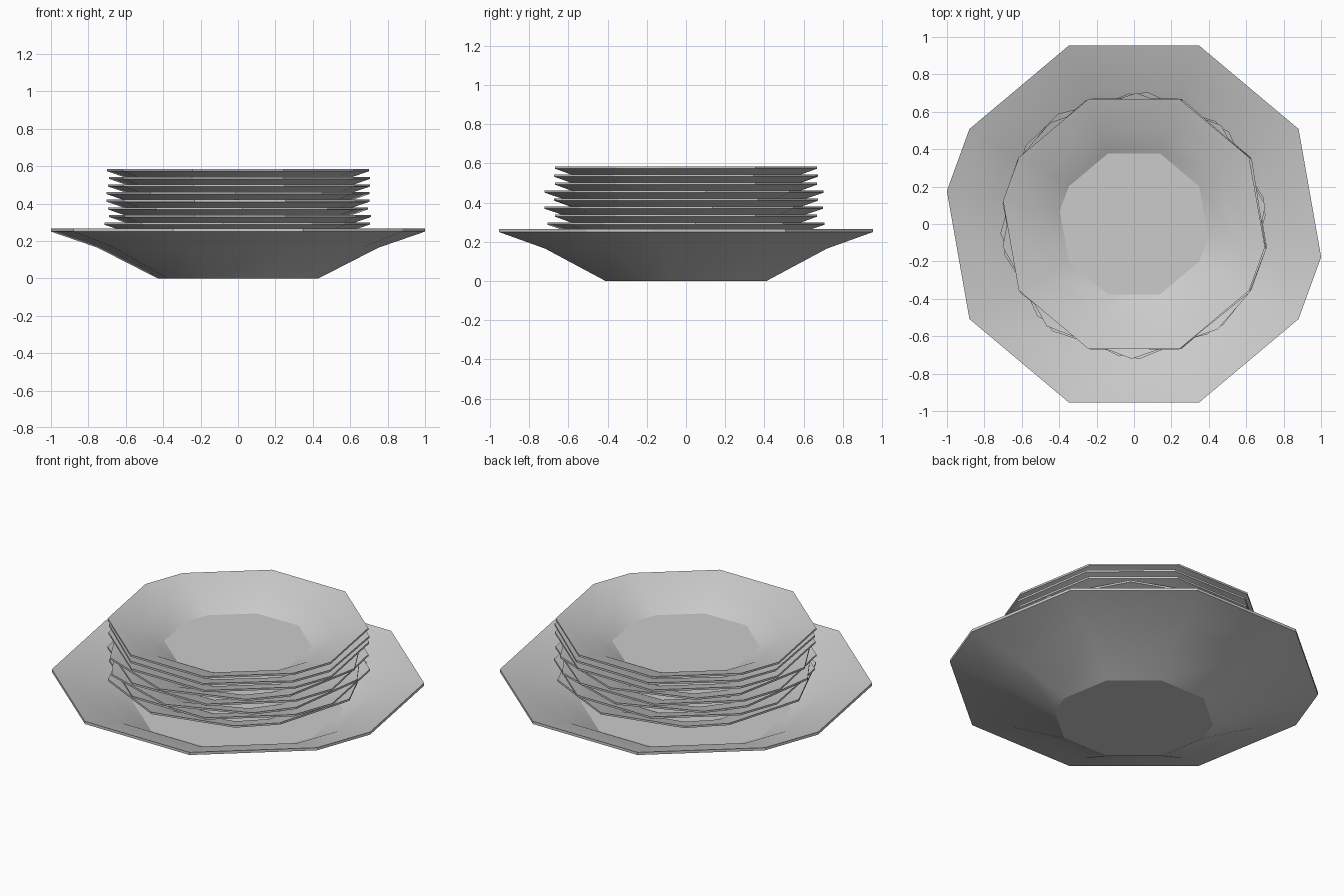
import bpy, bmesh
from math import radians, cos, sin

if "Cube" in bpy.data.objects:
    bpy.data.objects.remove(bpy.data.objects["Cube"])

# Rim corners: an irregular ten-sided outline
ANGLES = [30, 70, 110, 150, 170, 210, 250, 290, 330, 350]
# Plate cross-section (radius, height): base, outer wall, rim, inner wall, floor
PROFILE = [(0.437, 0.0), (0.765, 0.165), (1.016, 0.25), (1.016, 0.266),
           (0.77, 0.19), (0.575, 0.09)]


def plate(name, scale, x, y, z, turn):
    bm = bmesh.new()
    rings = [[bm.verts.new((r * cos(radians(a)), r * sin(radians(a)), h))
              for a in ANGLES] for r, h in PROFILE]
    n = len(ANGLES)
    for lo, hi in zip(rings, rings[1:]):
        for i in range(n):
            j = (i + 1) % n
            bm.faces.new((lo[i], lo[j], hi[j], hi[i]))
    bm.faces.new(rings[0][::-1])
    bm.faces.new(rings[-1])
    bmesh.ops.recalc_face_normals(bm, faces=bm.faces)
    mesh = bpy.data.meshes.new(name)
    bm.to_mesh(mesh)
    bm.free()
    ob = bpy.data.objects.new(name, mesh)
    bpy.context.collection.objects.link(ob)
    ob.scale = (scale,) * 3
    ob.location = (x, y, z)
    ob.rotation_euler.z = radians(turn)
    bpy.ops.object.select_all(action='DESELECT')
    ob.select_set(True)
    bpy.context.view_layer.objects.active = ob
    bpy.ops.object.shade_smooth_by_angle(angle=radians(25))


# Large serving plate
plate("serving_plate", 1.0, 0, 0, 0, 0)

# Stack of small plates, each slightly shifted and turned: x, y, turn
STACK = [(-0.005, 0.0, -26), (0.01, 0.0, 0), (0.0, -0.012, -18), (0.0, 0.0, 1),
         (0.0, -0.01, -21), (0.005, 0.0, 0), (0.008, 0.0, -1), (0.0, 0.0, 0)]
for i, (x, y, turn) in enumerate(STACK):
    plate(f"small_plate_{i + 1}", 0.7, x, y, 0.112 + i * 0.0408, turn)
